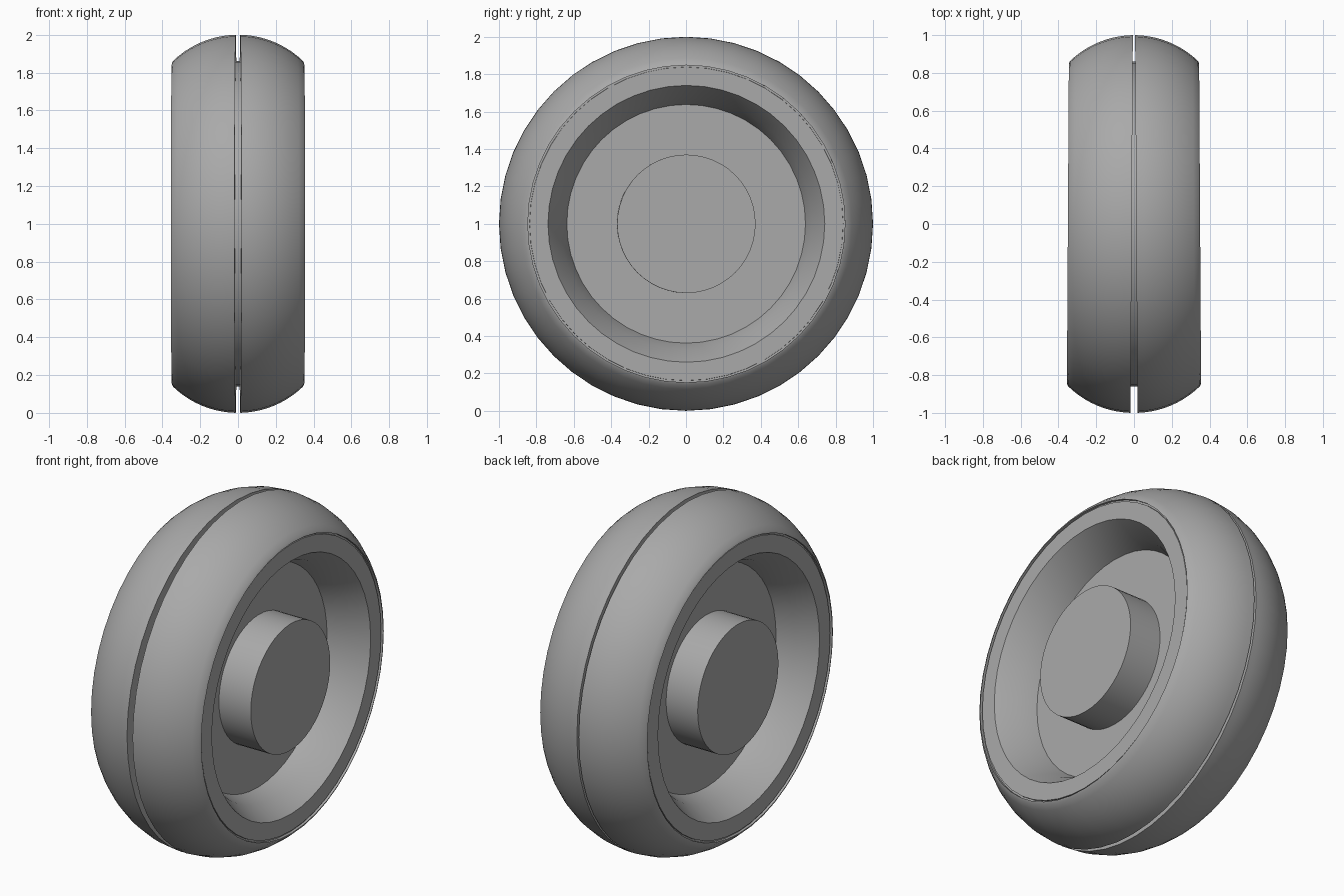
import bpy, bmesh
from math import sin, cos, pi, radians

cube = bpy.data.objects.get("Cube")
if cube:
    bpy.data.objects.remove(cube, do_unlink=True)

SIDES = 48
TOE = 0.006  # slight outward turn of each wheel, opening the gap at the front

grey = bpy.data.materials.new("mid_grey")
grey.use_nodes = True
colour = (0.4, 0.4, 0.4, 1)
grey.diffuse_color = colour
grey.node_tree.nodes["Principled BSDF"].inputs["Base Color"].default_value = colour


def lathe(name, profile, side, ring=False):
    """Turn (x, radius) points about the axle; cap the ends unless a closed ring."""
    bm = bmesh.new()
    loops = []
    for x, r in profile:
        angles = [2 * pi * i / SIDES for i in range(SIDES)]
        loops.append([bm.verts.new((side * x, r * sin(a), 1 + r * cos(a))) for a in angles])
    pairs = list(zip(loops, loops[1:]))
    if ring:
        pairs.append((loops[-1], loops[0]))
    else:
        bm.faces.new(loops[0])
        bm.faces.new(loops[-1])
    for a, b in pairs:
        for i in range(SIDES):
            j = (i + 1) % SIDES
            bm.faces.new((a[i], a[j], b[j], b[i]))
    bmesh.ops.recalc_face_normals(bm, faces=bm.faces)
    mesh = bpy.data.meshes.new(name)
    bm.to_mesh(mesh)
    bm.free()
    mesh.materials.append(grey)
    obj = bpy.data.objects.new(name, mesh)
    bpy.context.collection.objects.link(obj)
    obj.rotation_euler.z = side * TOE
    bpy.ops.object.select_all(action="DESELECT")
    obj.select_set(True)
    bpy.context.view_layer.objects.active = obj
    bpy.ops.object.shade_smooth_by_angle(angle=radians(30))


# Tyre: rounded tread, thin raised lip beside the rim, flat wall at the centre gap
R = 0.495
steps = 10
start, end = 1.4, 44
tread = []
for i in range(steps + 1):
    a = radians(start + (end - start) * i / steps)
    tread.append((R * sin(a), 1 - R + R * cos(a)))
tyre = [(tread[0][0], 0.80)] + tread + [(0.35, 0.848), (0.335, 0.848), (0.335, 0.80)]

# Wheel core: recessed disc, dished wall, flat rim, inner drum meeting its twin
core = [(0.133, 0.638), (0.23, 0.672), (0.343, 0.74), (0.343, 0.838),
        (0.325, 0.84), (0.30, 0.86), (-0.008, 0.86)]

# Hub stub
hub = [(0.12, 0.37), (0.338, 0.37)]

for name, side in (("left", 1), ("right", -1)):
    lathe(name + "_tyre", tyre, side, ring=True)
    lathe(name + "_wheel_core", core, side)
    lathe(name + "_hub", hub, side)
